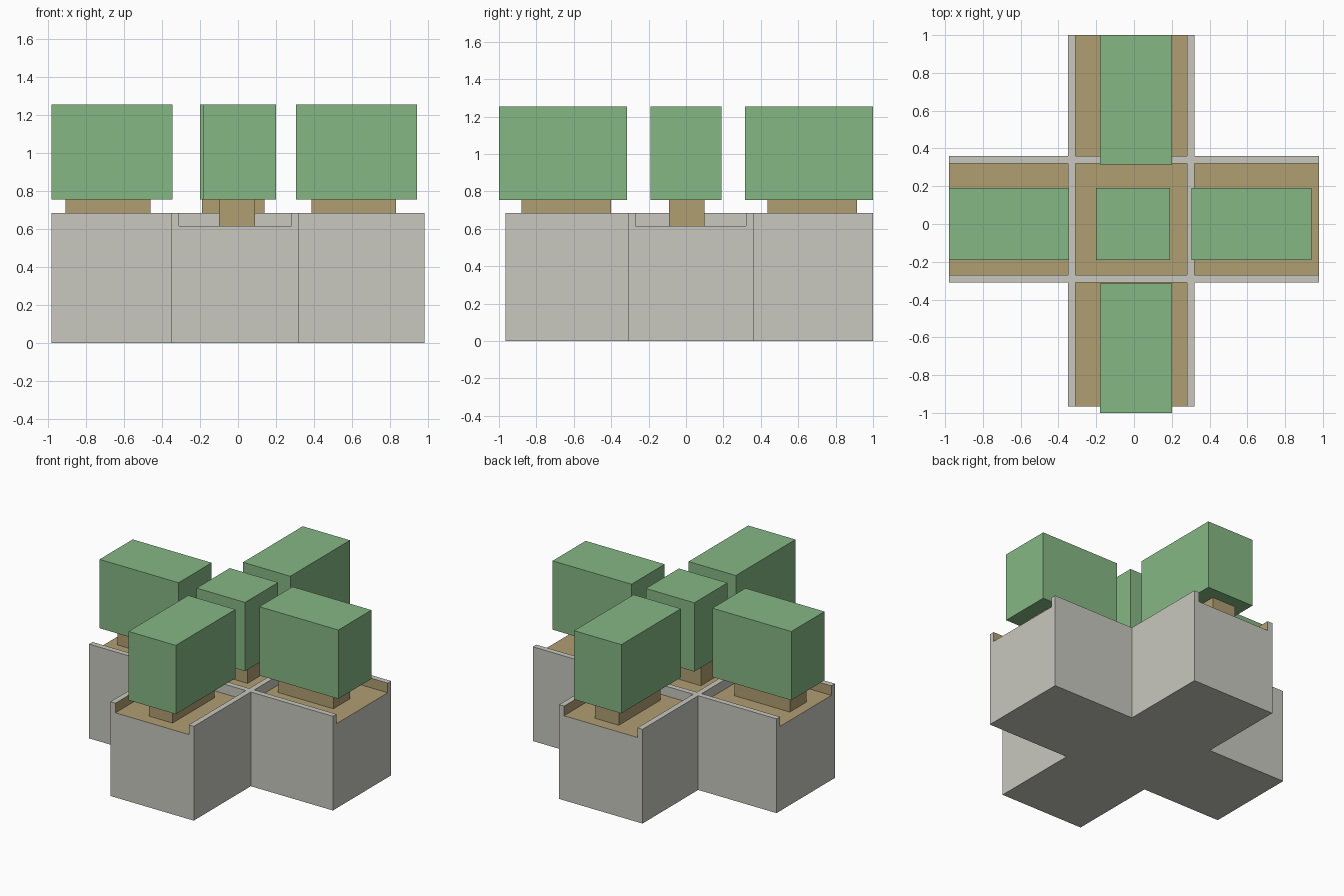
import bpy
import bmesh
from mathutils import Vector

cube = bpy.data.objects.get("Cube")
if cube:
    bpy.data.objects.remove(cube, do_unlink=True)


def make_material(name, rgb):
    mat = bpy.data.materials.new(name)
    mat.use_nodes = True
    colour = (*rgb, 1.0)
    mat.diffuse_color = colour
    mat.node_tree.nodes["Principled BSDF"].inputs["Base Color"].default_value = colour
    return mat


STONE = make_material("pale grey stone", (0.58, 0.575, 0.52))
EARTH = make_material("tan earth", (0.44, 0.345, 0.17))
LEAF = make_material("leaf green", (0.235, 0.475, 0.23))


def finish(name, bm, *materials):
    mesh = bpy.data.meshes.new(name)
    bm.to_mesh(mesh)
    bm.free()
    for mat in materials:
        mesh.materials.append(mat)
    obj = bpy.data.objects.new(name, mesh)
    bpy.context.collection.objects.link(obj)
    return obj


def box(name, xs, ys, zs, mat):
    bm = bmesh.new()
    bmesh.ops.create_cube(bm, size=1)
    spans = (xs, ys, zs)
    for v in bm.verts:
        v.co = Vector([(a + b) / 2 + c * (b - a) for c, (a, b) in zip(v.co, spans)])
    return finish(name, bm, mat)


# Cross-shaped planter: cells between these cuts, with sunken trays and thin rims
CUTS = (
    (-0.98, -0.35, -0.31, 0.28, 0.32, 0.98),
    (-0.965, -0.31, -0.27, 0.32, 0.36, 1.0),
    (0.0, 0.615, 0.685),
)


def in_cross(i, j):
    return 0 <= i <= 4 and 0 <= j <= 4 and (1 <= i <= 3 or 1 <= j <= 3)


def is_tray(i, j):
    return in_cross(i, j) and i % 2 == 0 and j % 2 == 0


def filled(i, j, k):
    return in_cross(i, j) and (k == 0 or (k == 1 and not is_tray(i, j)))


def is_earth(cell, near, axis):
    # Tray floors and the long tray sides are earth; partition walls stay stone
    i, j, k = cell
    if axis == 2:
        return k == 0 and near[2] == 1
    if k == 0 or not is_tray(near[0], near[1]):
        return False
    return (near[0], near[1]) == (2, 2) or 2 not in (i, j)


bm = bmesh.new()
cells = [(i, j, k) for i in range(5) for j in range(5) for k in range(2) if filled(i, j, k)]
for cell in cells:
    for axis in range(3):
        for side in (0, 1):
            near = list(cell)
            near[axis] += 2 * side - 1
            if filled(*near):
                continue
            u, w = (axis + 1) % 3, (axis + 2) % 3
            ring = []
            for du, dw in ((0, 0), (1, 0), (1, 1), (0, 1)):
                idx = list(cell)
                idx[axis] += side
                idx[u] += du
                idx[w] += dw
                ring.append(bm.verts.new([CUTS[a][idx[a]] for a in range(3)]))
            face = bm.faces.new(ring if side else ring[::-1])
            face.material_index = int(is_earth(cell, near, axis))
bmesh.ops.remove_doubles(bm, verts=bm.verts, dist=0.0001)
finish("cross_planter", bm, STONE, EARTH)

# Hedge blocks, each on a shorter trunk: name, hedge x, hedge y, trunk x, trunk y
across = (-0.19, 0.19)
along = (-0.18, 0.20)
stem = (-0.09, 0.10)
stem_x = (-0.10, 0.09)
HEDGES = (
    ("right", (-0.98, -0.345), across, (-0.905, -0.46), stem),
    ("left", (0.305, 0.94), across, (0.385, 0.83), stem),
    ("front", along, (-1.0, -0.315), stem_x, (-0.88, -0.40)),
    ("back", along, (0.315, 1.0), stem_x, (0.435, 0.915)),
    ("centre", (-0.20, 0.19), across, (-0.19, 0.14), stem),
)
for label, hx, hy, tx, ty in HEDGES:
    box(label + "_trunk", tx, ty, (0.615, 0.76), EARTH)
    box(label + "_hedge", hx, hy, (0.755, 1.255), LEAF)
